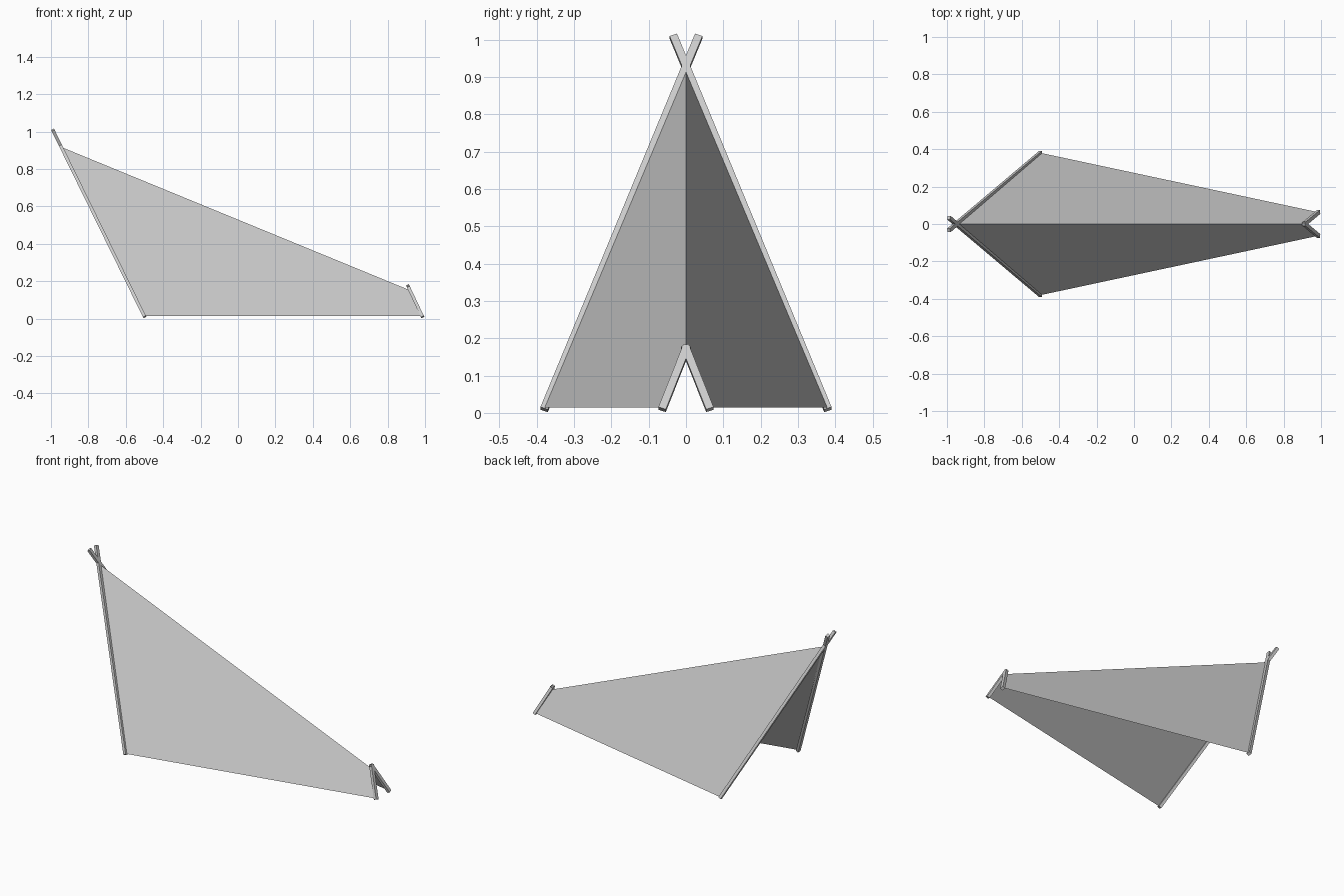
import bpy
from mathutils import Vector, Matrix

if "Cube" in bpy.data.objects:
    bpy.data.objects.remove(bpy.data.objects["Cube"])


def pole(name, a, b, width=0.021, thick=0.017):
    """Square-cut pole from a to b, its broad face lying in the tilted frame plane."""
    a, b = Vector(a), Vector(b)
    d = (b - a).normalized()
    side = Vector((d.x, 0, d.z)).cross(Vector((0, 1, 0))).normalized()  # frame normal
    across = side.cross(d).normalized()
    bpy.ops.mesh.primitive_cube_add(size=1)
    ob = bpy.context.object
    ob.name = name
    rot = Matrix((side, across, d)).transposed().to_4x4()
    scale = Matrix.Diagonal((thick, width, (b - a).length, 1))
    ob.matrix_world = Matrix.Translation((a + b) / 2) @ rot @ scale
    return ob


def panel(name, pts):
    me = bpy.data.meshes.new(name)
    me.from_pydata(pts, [], [tuple(range(len(pts)))])
    ob = bpy.data.objects.new(name, me)
    bpy.context.collection.objects.link(ob)
    return ob


for label, s in (("left", 1), ("right", -1)):
    # tall entrance poles crossing at the apex
    pole(f"tall_pole_{label}", (-0.499, s * 0.38, 0.009), (-0.99, -s * 0.034, 1.009))
    # short rear poles meeting at the ridge end
    pole(f"short_pole_{label}", (0.987, s * 0.064, 0.009), (0.907, s * -0.003, 0.178))
    # sloping cloth side
    pts = [(-0.499, s * 0.38, 0.014), (0.985, s * 0.063, 0.014),
           (0.911, 0, 0.155), (-0.946, 0, 0.918)]
    panel(f"cloth_{label}", pts[::-s])
